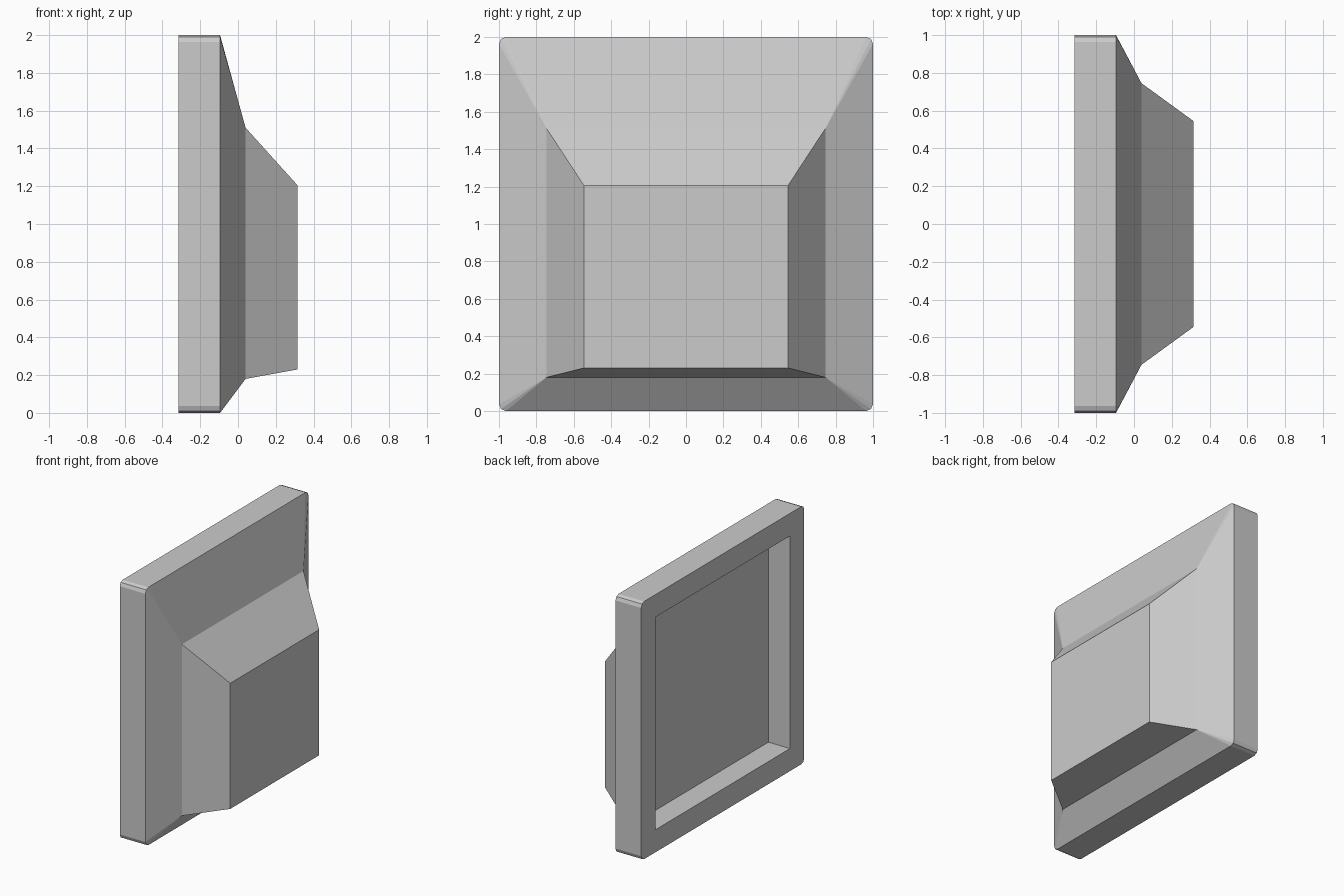
import bpy
import bmesh
import math

cube = bpy.data.objects.get("Cube")
if cube:
    bpy.data.objects.remove(cube, do_unlink=True)

# Single grey material
grey = bpy.data.materials.new("light_grey")
grey.use_nodes = True
colour = (0.6, 0.6, 0.6, 1)
grey.diffuse_color = colour
grey.node_tree.nodes["Principled BSDF"].inputs["Base Color"].default_value = colour

bm = bmesh.new()
CORNERS = [(1, 1), (-1, 1), (-1, -1), (1, -1)]  # signs of y and z, in turn


def rect_ring(x, half_y, low, high):
    """Four-cornered loop in the plane at depth x."""
    return [bm.verts.new((x, sy * half_y, high if sz > 0 else low)) for sy, sz in CORNERS]


def rounded_ring(x, radius, steps=2):
    """Full-size square loop whose corners are small arcs."""
    ring = []
    inner = 1 - radius
    for i, (sy, sz) in enumerate(CORNERS):
        for k in range(steps + 1):
            a = (i + k / steps) * math.pi / 2
            ring.append(bm.verts.new((x, sy * inner + radius * math.cos(a),
                                      1 + sz * inner + radius * math.sin(a))))
    return ring


def bridge(a, b):
    """Join two equal loops with quads."""
    n = len(a)
    for i in range(n):
        j = (i + 1) % n
        bm.faces.new((a[i], a[j], b[j], b[i]))


def fan_bridge(rounded, rect):
    """Join a rounded loop to a four-cornered one, fanning at the corners."""
    per = len(rounded) // 4
    for i in range(4):
        for k in range(per - 1):
            bm.faces.new((rounded[per * i + k], rounded[per * i + k + 1], rect[i]))
        j = (i + 1) % 4
        bm.faces.new((rounded[per * i + per - 1], rounded[per * j], rect[j], rect[i]))


# Loops from the recess floor, around the rim, to the raised front
recess_floor = rect_ring(-0.13, 0.825, 0.175, 1.825)
recess_lip = rect_ring(-0.315, 0.825, 0.175, 1.825)
rim_back = rounded_ring(-0.315, 0.037)
rim_front = rounded_ring(-0.095, 0.037)
shoulder = rect_ring(0.04, 0.745, 0.18, 1.51)
front = rect_ring(0.315, 0.545, 0.23, 1.205)

bm.faces.new(recess_floor)
bridge(recess_floor, recess_lip)
fan_bridge(rim_back, recess_lip)
bridge(rim_back, rim_front)
fan_bridge(rim_front, shoulder)
bridge(shoulder, front)
bm.faces.new(front)

bmesh.ops.recalc_face_normals(bm, faces=bm.faces[:])
mesh = bpy.data.meshes.new("stepped_panel")
bm.to_mesh(mesh)
bm.free()
mesh.materials.append(grey)
panel = bpy.data.objects.new("stepped_panel", mesh)
bpy.context.collection.objects.link(panel)
